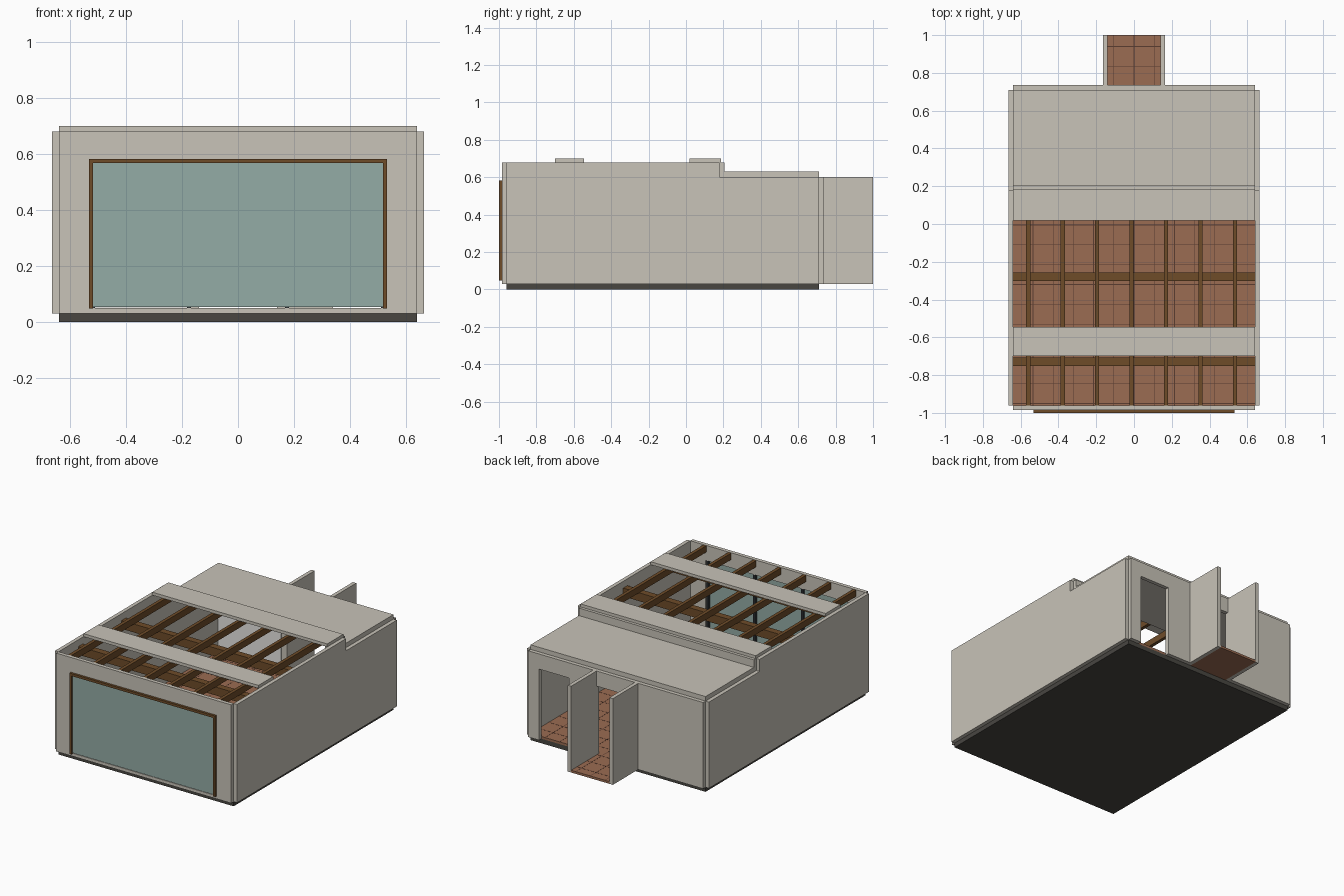
import bpy, bmesh

if "Cube" in bpy.data.objects:
    bpy.data.objects.remove(bpy.data.objects["Cube"])


def material(name, rgb):
    m = bpy.data.materials.new(name)
    m.diffuse_color = (*rgb, 1)
    m.use_nodes = True
    m.node_tree.nodes["Principled BSDF"].inputs["Base Color"].default_value = m.diffuse_color
    return m


PLASTER = material("warm_grey_plaster", (0.578, 0.546, 0.479))
WHITE = material("white_lining", (0.80, 0.79, 0.77))
WOOD = material("brown_wood", (0.156, 0.072, 0.022))
GLASS = material("teal_glass", (0.296, 0.413, 0.381))
BASE = material("dark_base", (0.065, 0.061, 0.053))
TILE = material("terracotta", (0.328, 0.15, 0.084))
GROUT = material("dark_grout", (0.10, 0.045, 0.03))
METAL = material("dark_metal", (0.03, 0.035, 0.04))


def boxes(name, mat, *ranges):
    """One object made of boxes, each given as (x0, x1, y0, y1, z0, z1)."""
    bm = bmesh.new()
    for x0, x1, y0, y1, z0, z1 in ranges:
        verts = bmesh.ops.create_cube(bm, size=1)["verts"]
        for v in verts:
            v.co = (x1 if v.co.x > 0 else x0,
                    y1 if v.co.y > 0 else y0,
                    z1 if v.co.z > 0 else z0)
    me = bpy.data.meshes.new(name)
    bm.to_mesh(me)
    bm.free()
    me.materials.append(mat)
    ob = bpy.data.objects.new(name, me)
    bpy.context.collection.objects.link(ob)
    return ob


def extrude_x(name, mat, profile, x0, x1):
    """Prism along x from a (y, z) outline."""
    bm = bmesh.new()
    face = bm.faces.new([bm.verts.new((x0, y, z)) for y, z in profile])
    out = bmesh.ops.extrude_face_region(bm, geom=[face])["geom"]
    bmesh.ops.translate(bm, vec=(x1 - x0, 0, 0),
                        verts=[g for g in out if isinstance(g, bmesh.types.BMVert)])
    bmesh.ops.recalc_face_normals(bm, faces=bm.faces)
    me = bpy.data.meshes.new(name)
    bm.to_mesh(me)
    bm.free()
    me.materials.append(mat)
    ob = bpy.data.objects.new(name, me)
    bpy.context.collection.objects.link(ob)


W, T = 0.64, 0.025          # half inner width, wall thickness
FRONT, BACK = -0.96, 0.71   # inner wall planes
LOW, HIGH = 0.60, 0.68      # wall heights

# Base and tiled floor
boxes("base_slab", BASE, (-W, W, FRONT, BACK, 0, 0.03))
boxes("floor", TILE, (-W, W, FRONT, BACK, 0.03, 0.045),
      (-0.14, 0.14, BACK, 1.0, 0.03, 0.045))
G = 0.0018
lines = []
for i in range(-5, 6):
    x = i * 0.107
    lines.append((x - G, x + G, FRONT, 1.0 if abs(x) < 0.13 else BACK, 0.045, 0.0455))
for i in range(-8, 11):
    y = -0.11 + i * 0.105
    w = W if y < BACK else 0.14
    lines.append((-w, w, y - G, y + G, 0.045, 0.0456))
boxes("floor_grout", GROUT, *lines)

# Stepped side walls
outline = [(FRONT, 0.03), (BACK, 0.03), (BACK, LOW), (0.18, LOW), (0.18, HIGH), (FRONT, HIGH)]
for side, name in ((1, "right_wall"), (-1, "left_wall")):
    extrude_x(name, PLASTER, outline, side * W, side * (W + T))

# Front wall around the big window
y0, y1 = FRONT - T, FRONT
boxes("front_wall", PLASTER,
      (-W, -0.53, y0, y1, 0.03, HIGH), (0.53, W, y0, y1, 0.03, HIGH),
      (-0.53, 0.53, y0, y1, 0.58, HIGH), (-0.53, 0.53, y0, y1, 0.03, 0.05))

# Back wall with side door and passage
y0, y1 = BACK, BACK + T
boxes("back_wall", PLASTER,
      (-W, -0.14, y0, y1, 0.03, LOW), (0.14, 0.34, y0, y1, 0.03, LOW),
      (0.56, W, y0, y1, 0.03, LOW),
      (-0.14, 0.14, y0, y1, 0.50, LOW), (0.34, 0.56, y0, y1, 0.50, LOW))
boxes("back_wall_lining", WHITE, (-W, -0.18, BACK - 0.006, BACK, 0.045, LOW))

# Rear entrance fins
boxes("entrance_fins", PLASTER,
      (-0.165, -0.14, BACK + T, 1.0, 0.03, LOW), (0.14, 0.165, BACK + T, 1.0, 0.03, LOW))

# Roof: low rear slab, step, two flat bands
boxes("rear_roof", PLASTER, (-W, W, 0.18, BACK, LOW, 0.63))
boxes("roof_step", PLASTER, (-W, W, 0.18, 0.205, 0.63, HIGH))
boxes("roof_bands", PLASTER,
      (-W, W, -0.70, -0.545, HIGH, 0.70), (-W, W, 0.018, 0.186, HIGH, 0.70))

# Timber roof frame
boxes("rafters", WOOD, *[(x - 0.011, x + 0.011, FRONT, 0.18, 0.635, 0.678)
                         for x in (-0.56 + 0.1825 * i for i in range(7))])
boxes("cross_beams", WOOD, *[(-W, W, y - 0.022, y + 0.022, 0.58, 0.635)
                             for y in (-0.28, -0.73)])

# Window frame, pane and posts
y0, y1 = -1.0, FRONT - T
boxes("window_frame", WOOD,
      (-0.533, -0.518, y0, y1, 0.048, 0.583), (0.518, 0.533, y0, y1, 0.048, 0.583),
      (-0.518, 0.518, y0, y1, 0.567, 0.583))
boxes("window_pane", GLASS, (-0.53, 0.53, -0.988, -0.98, 0.054, 0.58))
boxes("window_posts", METAL, *[(x - 0.007, x + 0.007, -0.98, -0.962, 0.05, 0.58)
                               for x in (-0.518, -0.175, 0.175, 0.518)])
